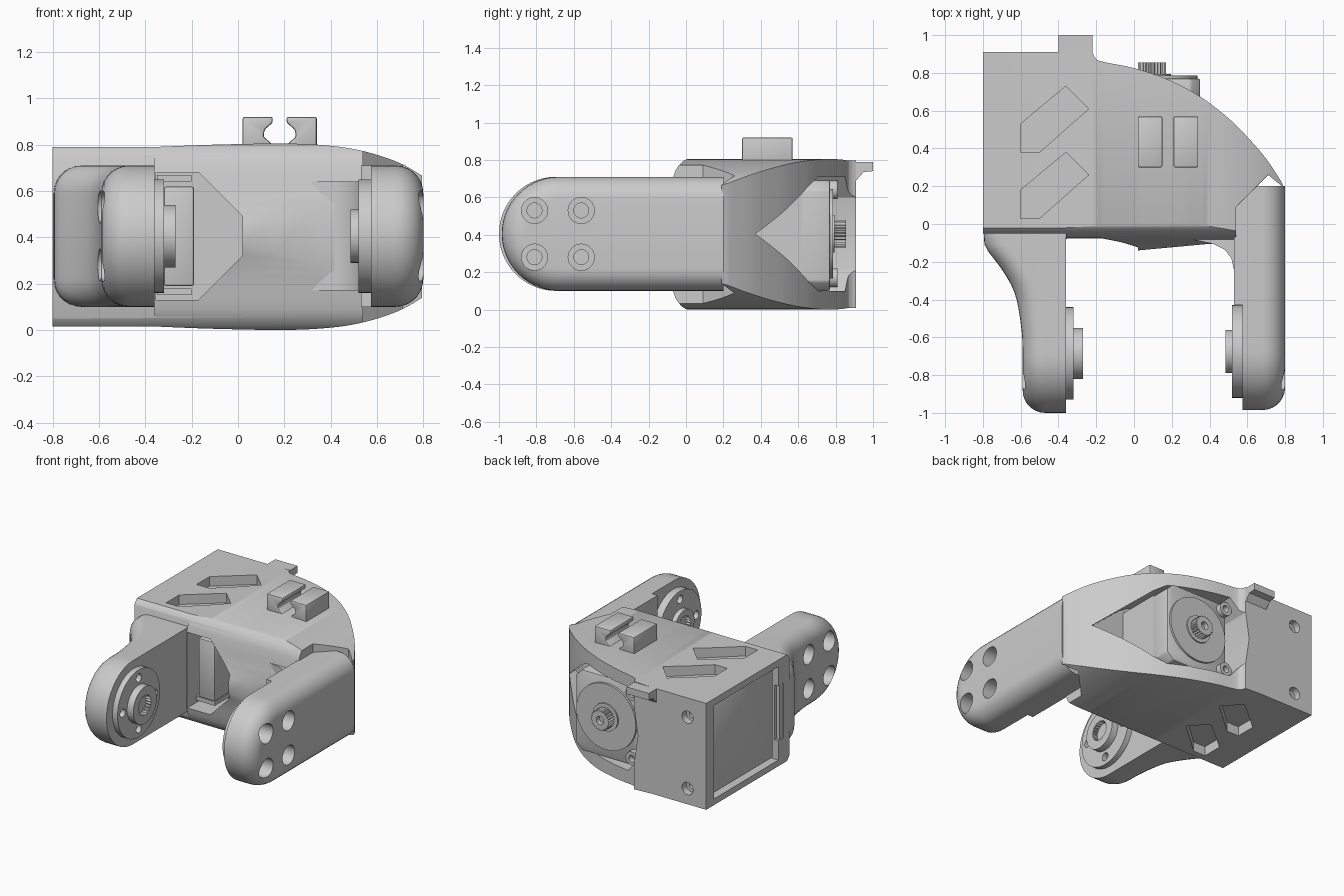
import bpy, bmesh, math

if "Cube" in bpy.data.objects:
    bpy.data.objects.remove(bpy.data.objects["Cube"])

MID = 0.405  # height of the joint axis


def finish(name, bm):
    bmesh.ops.recalc_face_normals(bm, faces=bm.faces)
    me = bpy.data.meshes.new(name)
    bm.to_mesh(me)
    bm.free()
    ob = bpy.data.objects.new(name, me)
    bpy.context.collection.objects.link(ob)
    return ob


def prism(name, pts, axis, a, b):
    """Extrude a 2D outline along an axis (X: y,z  Y: x,z  Z: x,y)."""
    place = {'X': lambda p, t: (t, p[0], p[1]),
             'Y': lambda p, t: (p[0], t, p[1]),
             'Z': lambda p, t: (p[0], p[1], t)}[axis]
    bm = bmesh.new()
    lo = [bm.verts.new(place(p, a)) for p in pts]
    hi = [bm.verts.new(place(p, b)) for p in pts]
    bm.faces.new(lo)
    bm.faces.new(hi)
    for i in range(len(pts)):
        j = (i + 1) % len(pts)
        bm.faces.new((lo[i], lo[j], hi[j], hi[i]))
    return finish(name, bm)


def rect(a, b, c, d):
    return [(a, c), (b, c), (b, d), (a, d)]


def circle(u, v, r, n=40):
    return [(u + r * math.cos(2 * math.pi * i / n), v + r * math.sin(2 * math.pi * i / n)) for i in range(n)]


def gear(u, v, r, teeth=24):
    n = teeth * 2
    return [(u + (r if i % 2 else r * 0.88) * math.cos(2 * math.pi * i / n),
             v + (r if i % 2 else r * 0.88) * math.sin(2 * math.pi * i / n)) for i in range(n)]


def smooth(p, n=5):
    """Catmull-Rom curve through the points."""
    q = [p[0]] + p + [p[-1]]
    out = []
    for i in range(1, len(q) - 2):
        for k in range(n):
            t = k / n
            out.append(tuple(0.5 * (2 * b + (c - a) * t + (2 * a - 5 * b + 4 * c - d) * t * t
                                    + (3 * b - a - 3 * c + d) * t ** 3)
                             for a, b, c, d in zip(*q[i - 1:i + 3])))
    return out + [p[-1]]


def modify(ob, kind, **settings):
    m = ob.modifiers.new(kind.title(), kind)
    for k, v in settings.items():
        setattr(m, k, v)
    bpy.context.view_layer.objects.active = ob
    bpy.ops.object.modifier_apply(modifier=m.name)


def boolean(ob, tool, op='DIFFERENCE'):
    modify(ob, 'BOOLEAN', object=tool, operation=op, solver='EXACT')
    bpy.data.objects.remove(tool)


def cut(ob, pts, axis, a, b):
    boolean(ob, prism("cutter", pts, axis, a, b))


# Main body: plan outline trimmed by front and side profiles
plan = [(-0.8, 0.91), (-0.8, -0.05), (-0.36, -0.05), (-0.36, -0.08), (-0.19, -0.08), (0.02, -0.14),
        (0.4, -0.105), (0.54, -0.1), (0.54, 0.09), (0.71, 0.26), (0.795, 0.19)]
plan += smooth([(0.78, 0.225), (0.7, 0.345), (0.61, 0.45), (0.5, 0.56), (0.35, 0.675), (0.18, 0.765),
                (0, 0.825), (-0.17, 0.86), (-0.205, 0.88), (-0.22, 0.91)])
crown = smooth([(-0.36, 0.79), (-0.1, 0.8), (0.2, 0.805), (0.4, 0.795), (0.55, 0.77), (0.7, 0.72), (0.82, 0.65)])
crown = [(-0.82, 0.79)] + crown
nose = smooth([(0.02, 0.81), (-0.02, 0.79), (-0.055, 0.745), (-0.075, 0.68), (-0.1, 0.56), (-0.15, MID)], 4)
body = prism("body", plan, 'Z', -0.1, 0.9)
boolean(body, prism("trim", crown + [(x, 0.805 - z) for x, z in reversed(crown)], 'Y', -0.5, 1.2), 'INTERSECT')
boolean(body, prism("trim", nose + [(y, 0.805 - z) for y, z in reversed(nose[:-1])] + [(1.2, -0.005), (1.2, 0.81)],
                    'X', -1, 1), 'INTERSECT')

# Openings: rear motor bay, front pocket, side panel bay
bay = [(0.68, MID), (0.38, 0.66), (0.3, 0.71), (-0.13, 0.71), (-0.22, 0.6), (-0.25, MID),
       (-0.22, 0.21), (-0.13, 0.1), (0.3, 0.1), (0.38, 0.15)]
cut(body, bay, 'Y', 0.3, 1.2)
cut(body, [(-0.355, 0.13), (-0.17, 0.13), (0.02, 0.32), (0.02, 0.49), (-0.17, 0.68), (-0.355, 0.68)], 'Y', -0.5, 0.2)
cut(body, rect(0.08, 0.82, 0.06, 0.74), 'X', -1, -0.72)
cut(body, rect(0.02, 0.1, 0.2, 0.6), 'X', -1, -0.77)
# Slanted slots, top and bottom
for dy in (0, -0.35):
    slot = [(-0.6, 0.53 + dy), (-0.36, 0.73 + dy), (-0.24, 0.61 + dy), (-0.5, 0.38 + dy), (-0.6, 0.38 + dy)]
    cut(body, slot, 'Z', 0.72, 1)
    cut(body, slot, 'Z', -0.2, 0.085)
# Rear screw holes
for z in (0.13, 0.65):
    cut(body, circle(-0.65, z, 0.045, 24), 'Y', 0.86, 1.2)
    cut(body, circle(-0.65, z, 0.022, 16), 'Y', 0.78, 1.2)

# Rear motor with face plate, ears and splined shaft
motor = prism("rear_motor", rect(-0.22, 0.35, 0.12, 0.65), 'Y', 0.22, 0.62)
face = [(0.3, 0.1), (0.35, 0.15), (0.35, 0.64), (0.3, 0.69), (-0.1, 0.69), (-0.16, 0.63), (-0.16, 0.18), (-0.1, 0.1)]
plate = prism("motor_face", face, 'Y', 0.6, 0.77)
modify(plate, 'BEVEL', width=0.01, segments=2)
prism("motor_collar", circle(0.095, MID, 0.24, 48), 'Y', 0.76, 0.785)
prism("motor_boss", circle(0.095, MID, 0.1), 'Y', 0.78, 0.795)
shaft = prism("splined_shaft", gear(0.095, MID, 0.075), 'Y', 0.78, 0.855)
cut(shaft, circle(0.095, MID, 0.03, 20), 'Y', 0.82, 0.9)
for z in (0.17, 0.64):
    ear = prism("motor_ear", circle(-0.13, z, 0.05, 24), 'Y', 0.7, 0.81)
    cut(ear, circle(-0.13, z, 0.025, 16), 'Y', 0.74, 0.9)

# Side panel and front inner motor
panel = prism("side_panel", rect(0.1, 0.8, 0.08, 0.72), 'X', -0.775, -0.7)
modify(panel, 'BEVEL', width=0.012, segments=2)
inner = prism("front_inner_motor", rect(-0.32, -0.19, 0.19, 0.62), 'Y', 0.0, 0.22)
modify(inner, 'BEVEL', width=0.01, segments=2)
for z in (0.15, 0.64):
    prism("motor_bracket", rect(-0.35, -0.2, z, z + 0.03), 'Y', 0.02, 0.22)

# Rear tab
prism("rear_tab", [(0.8, 0.79), (1.0, 0.79), (1.0, 0.74), (0.95, 0.735), (0.91, 0.69), (0.8, 0.69)],
      'X', -0.4, -0.22)

# Top cable clip: two mirrored jaws
jaw = [(-0.16, 0.77), (-0.16, 0.92), (-0.03, 0.92), (-0.03, 0.895), (-0.065, 0.865), (-0.07, 0.835), (-0.03, 0.8),
       (-0.03, 0.77)]
for s in (1, -1):
    clip = prism("clip_jaw", [(0.18 + s * x, z) for x, z in jaw], 'Y', 0.3, 0.57)
    modify(clip, 'BEVEL', width=0.008, segments=2)


def arm(name, side, cy, root, inner, outer, r=0.12, R=0.305):
    """Stadium arm: flat inner face, rounded outer rim, outer(y) gives the outside x."""
    bm = bmesh.new()
    loops = []
    for k in range(-1, 8):
        t = max(k, 0) / 7 * math.pi / 2
        d = r * (1 - math.cos(t))
        up = [(root + (cy - root) * i / 18, R - d) for i in range(18)]
        up += [(cy - (R - d) * math.sin(a), (R - d) * math.cos(a)) for a in [i * math.pi / 28 for i in range(15)]]
        ring = up + [(y, -z) for y, z in reversed(up[:-1])]
        loops.append([bm.verts.new((inner if k < 0 else outer(y) - side * r * (1 - math.sin(t)), y, MID + z))
                      for y, z in ring])
    n = len(loops[0])
    for a, b in zip(loops, loops[1:]):
        for i in range(n):
            j = (i + 1) % n
            bm.faces.new((a[i], a[j], b[j], b[i]))
    for L in (loops[0], loops[-1]):
        for i in range(n // 2):
            bm.faces.new(list(dict.fromkeys((L[i], L[i + 1], L[n - 2 - i], L[n - 1 - i]))))
    ob = finish(name, bm)
    # four counterbored screw holes
    for y in (-0.81, -0.56):
        for z in (0.28, 0.53):
            cut(ob, circle(y, z, 0.07, 28), 'X', inner + side * 0.11, side * 1.2)
            cut(ob, circle(y, z, 0.04, 20), 'X', inner - side * 0.1, side * 1.2)
    return ob


flare = smooth([(-0.59, -1.1), (-0.59, -0.7), (-0.597, -0.55), (-0.63, -0.37), (-0.7, -0.24), (-0.775, -0.14),
                (-0.795, -0.07), (-0.795, 0.2)], 6)


def flare_x(y):
    for (x0, y0), (x1, y1) in zip(flare, flare[1:]):
        if y0 <= y <= y1:
            return x0 + (x1 - x0) * (y - y0) / max(y1 - y0, 1e-6)
    return -0.59


left_arm = arm("left_arm", -1, -0.695, 0.06, -0.36, flare_x)
right_arm = arm("right_arm", 1, -0.68, 0.2, 0.53, lambda y: 0.8)
cut(right_arm, rect(-1.2, -0.43, 0, 0.9), 'X', 0.4, 0.575)
# Fillet where the right arm meets the body
prism("arm_fillet", [(0.3, 0.0), (0.3, -0.08), (0.42, -0.105), (0.48, -0.135), (0.515, -0.18), (0.533, -0.26),
                     (0.56, -0.26), (0.56, 0.0)], 'Z', 0.17, 0.64)

# Joint horns on the inner arm faces
for name, cy, x0, x1, x2, r in (("left", -0.685, -0.4, -0.32, -0.27, 0.135), ("right", -0.675, 0.6, 0.52, 0.485, 0.115)):
    s = 1 if x2 > x1 else -1
    disc = prism(name + "_horn_disc", circle(cy, MID, 0.245, 56), 'X', x0, x1)
    for i in range(4):
        a = math.pi / 2 * i
        cut(disc, circle(cy + 0.185 * math.cos(a), MID + 0.185 * math.sin(a), 0.03, 20), 'X', x1 - s * 0.035, x1 + s * 0.1)
    boss = prism(name + "_horn_boss", circle(cy, MID, r, 48), 'X', x1 - s * 0.02, x2)
    cut(boss, gear(cy, MID, 0.075), 'X', x2 - s * 0.04, x2 + s * 0.1)

# Smooth shading with crisp edges
for ob in bpy.data.objects:
    bpy.ops.object.select_all(action='DESELECT')
    ob.select_set(True)
    bpy.context.view_layer.objects.active = ob
    bpy.ops.object.shade_smooth_by_angle(angle=math.radians(30))
